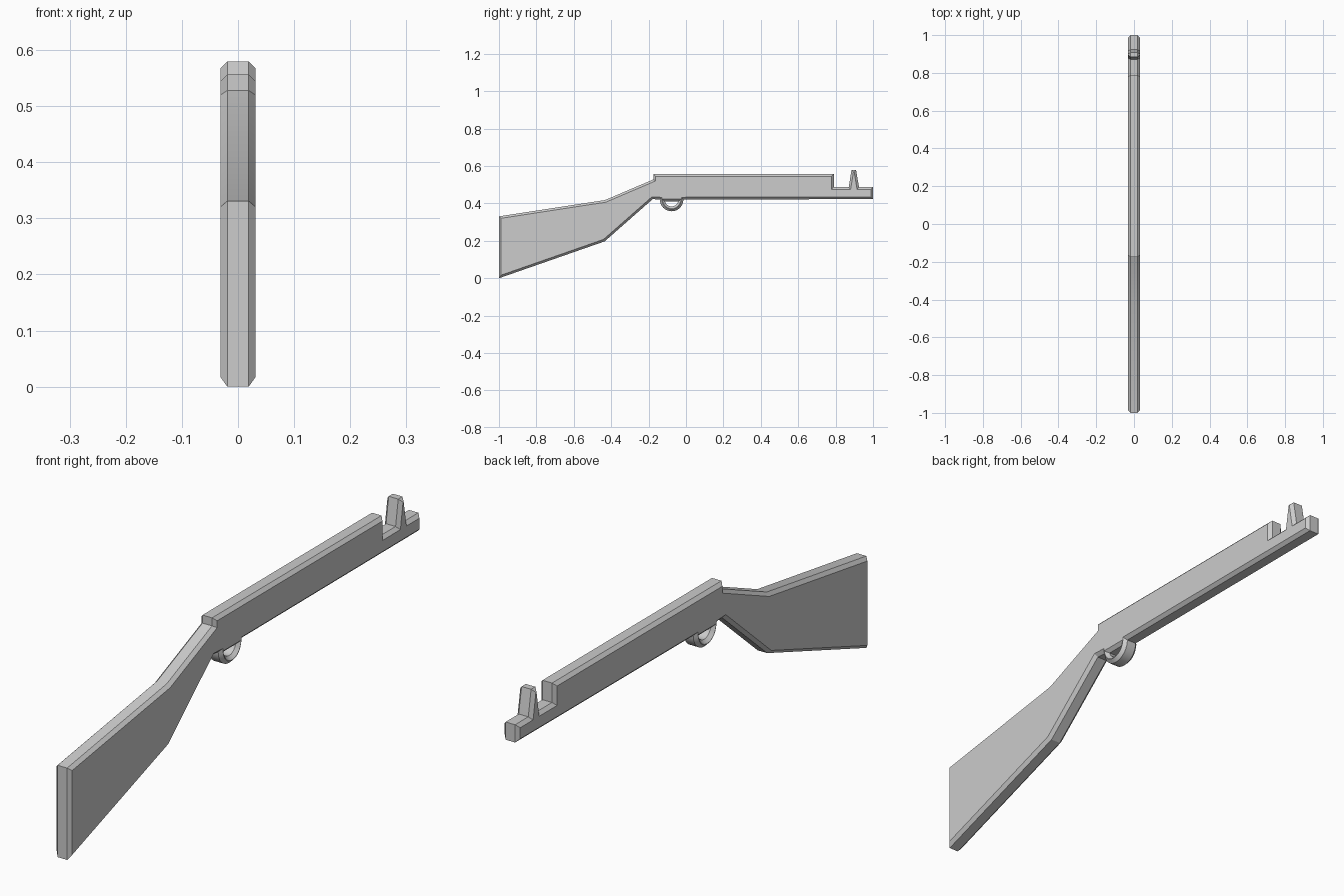
import bpy, bmesh, math
from mathutils import Vector
from mathutils.geometry import intersect_line_line_2d

cube = bpy.data.objects.get("Cube")
if cube:
    bpy.data.objects.remove(cube, do_unlink=True)

HALF_FLAT, HALF_WIDE, CHAMFER = 0.019, 0.031, 0.012
GUARD_Y, GUARD_Z, GUARD_R, HOLE_R = -0.077, 0.421, 0.063, 0.037

grey = bpy.data.materials.new("plain grey")
grey.diffuse_color = (0.604, 0.604, 0.604, 1)
grey.use_nodes = True
grey.node_tree.nodes["Principled BSDF"].inputs["Base Color"].default_value = grey.diffuse_color


def arc(radius, start, end, steps=16):
    """Points of an arc around the trigger guard centre, angles in degrees."""
    pts = []
    for i in range(steps + 1):
        a = math.radians(start + (end - start) * i / steps)
        pts.append((GUARD_Y + radius * math.cos(a), GUARD_Z + radius * math.sin(a)))
    return pts


def inset(points, distance):
    """Mitred offset to the left of the direction of travel."""
    result = []
    for i, p in enumerate(points):
        p = Vector(p)
        d1 = (p - Vector(points[i - 1])).normalized()
        d2 = (Vector(points[(i + 1) % len(points)]) - p).normalized()
        n1, n2 = Vector((-d1.y, d1.x)), Vector((-d2.y, d2.x))
        result.append(p + (n1 + n2) * distance / (1 + n1.dot(n2)))
    return result


# Side outline, counter-clockwise: underside with guard, muzzle, sight, top, stock
outline = [(-1, 0), (-0.435, 0.197), (-0.178, 0.423)]
outline += arc(GUARD_R, 180, 360)
outline += [(1, 0.423), (1, 0.487),
            (0.925, 0.487), (0.909, 0.58), (0.885, 0.58), (0.870, 0.487),
            (0.79, 0.487), (0.79, 0.557), (-0.175, 0.557), (-0.175, 0.528),
            (-0.433, 0.418), (-1, 0.331)]
# Finger hole, clockwise so that its chamfer widens the opening
hole = arc(HOLE_R, 344, 196)

bm = bmesh.new()
caps = {-1: [], 1: []}
for points in (outline, hole):
    small = inset(points, CHAMFER)
    layers = [(-HALF_WIDE, small), (-HALF_FLAT, points),
              (HALF_FLAT, points), (HALF_WIDE, small)]
    rings = [[bm.verts.new((x, p[0], p[1])) for p in pts] for x, pts in layers]
    for a, b in zip(rings, rings[1:]):
        for i in range(len(a)):
            j = (i + 1) % len(a)
            bm.faces.new((a[i], a[j], b[j], b[i]))
    for side, ring in ((-1, rings[0]), (1, rings[-1])):
        caps[side] += [bm.edges.get((ring[i - 1], ring[i])) for i in range(len(ring))]

# Flat side faces around the finger hole
for side, edges in caps.items():
    bmesh.ops.triangle_fill(bm, edges=edges, use_beauty=True, use_dissolve=False,
                            normal=(side, 0, 0))
bmesh.ops.recalc_face_normals(bm, faces=bm.faces)

mesh = bpy.data.meshes.new("rifle_body")
bm.to_mesh(mesh)
bm.free()
mesh.materials.append(grey)
body = bpy.data.objects.new("rifle_body", mesh)
bpy.context.collection.objects.link(body)

# Smooth guard curve, crisp chamfers
bpy.ops.object.select_all(action='DESELECT')
body.select_set(True)
bpy.context.view_layer.objects.active = body
bpy.ops.object.shade_smooth_by_angle(angle=math.radians(20))
